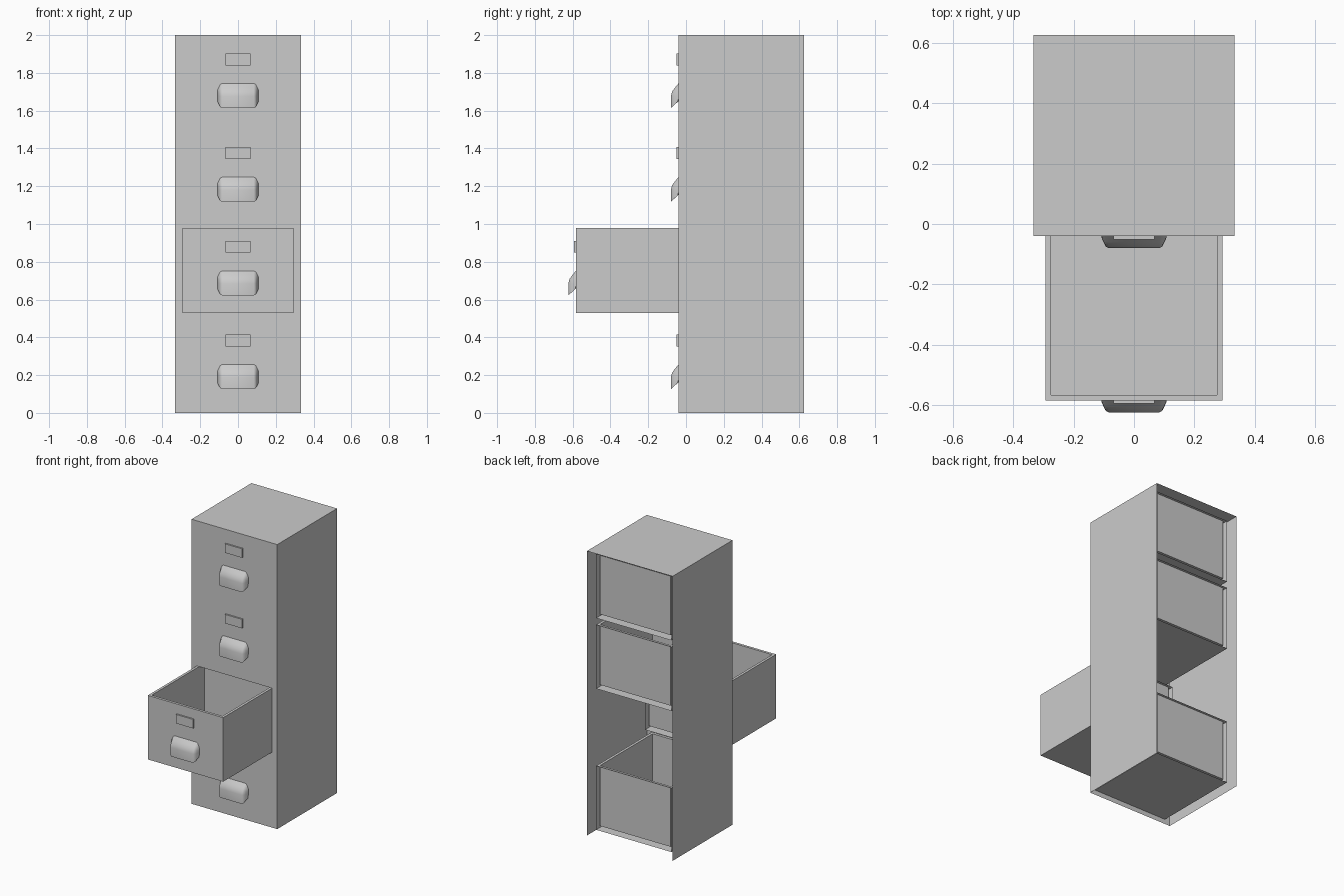
import bpy, bmesh
from mathutils import Vector

if "Cube" in bpy.data.objects:
    bpy.data.objects.remove(bpy.data.objects["Cube"])

FRONT, BACK, HALF_W, H = -0.04, 0.625, 0.333, 2.0
DW, DH, D_BACK = 0.293, 0.45, 0.58          # drawer half width, height, rear
BOTTOMS = [0.034 + 0.496 * i for i in range(4)]
OPEN_SHIFT = [0, -0.543, 0, 0]


def finish(name, bm):
    mesh = bpy.data.meshes.new(name)
    bm.to_mesh(mesh)
    bm.free()
    ob = bpy.data.objects.new(name, mesh)
    bpy.context.collection.objects.link(ob)
    return ob


def add_box(bm, lo, hi):
    verts = bmesh.ops.create_cube(bm, size=1)["verts"]
    for v in verts:
        v.co = Vector([lo[i] if v.co[i] < 0 else hi[i] for i in range(3)])
    bm.normal_update()


def face_towards(bm, direction):
    return max(bm.faces, key=lambda f: f.normal.dot(Vector(direction)))


# cabinet shell: open at the back and underneath
bm = bmesh.new()
add_box(bm, (-HALF_W, FRONT, 0), (HALF_W, BACK, H))
gone = [face_towards(bm, d) for d in ((0, 1, 0), (0, 0, -1), (0, -1, 0))]
bmesh.ops.delete(bm, geom=gone, context='FACES')
finish("cabinet_shell", bm)

# front frame: stiles and rails around the drawer openings
bm = bmesh.new()


def panel(x0, x1, z0, z1):
    bm.faces.new([bm.verts.new((x, FRONT, z)) for x, z in
                  ((x0, z0), (x1, z0), (x1, z1), (x0, z1))])


panel(-HALF_W, -DW, 0, H)
panel(DW, HALF_W, 0, H)
edges = [0] + [z for b in BOTTOMS for z in (b, b + DH)] + [H]
for z0, z1 in zip(edges[::2], edges[1::2]):
    panel(-DW, DW, z0, z1)
finish("front_frame", bm)


def drawer(n, z, dy):
    # hollow tray with a wall cavity left open at the rear
    bm = bmesh.new()
    add_box(bm, (-DW, FRONT + dy, z), (DW, D_BACK + dy, z + DH))
    rear = face_towards(bm, (0, 1, 0))
    top = face_towards(bm, (0, 0, 1))
    bmesh.ops.inset_region(bm, faces=[top], thickness=0.026)
    ext = bmesh.ops.extrude_discrete_faces(bm, faces=[top])["faces"][0]
    for v in ext.verts:
        v.co.z = z + 0.025
    bmesh.ops.delete(bm, geom=[rear], context='FACES')
    finish(f"drawer_{n}", bm)


def label_plate(n, z, dy):
    bm = bmesh.new()
    add_box(bm, (-0.067, FRONT - 0.011 + dy, z + 0.318),
            (0.067, FRONT + dy, z + 0.381))
    finish(f"label_plate_{n}", bm)


def handle(n, z, dy):
    # hooded pull: one side profile, tapered towards both ends
    profile = [(0, .13), (-.02, .106), (-.034, .086), (-.04, .062),
               (-.04, 0), (0, .036)]
    half = [(.108, .1, .5), (.1, .55, .75), (.094, .85, .92), (.084, 1, 1)]
    sections = [(-x, d, s) for x, d, s in half] + half[::-1]
    bm = bmesh.new()
    rings = [[bm.verts.new((x, FRONT + dy + y * d,
                            z + .092 + .065 + (h - .065) * s))
              for y, h in profile] for x, d, s in sections]
    k = len(profile)
    for a, b in zip(rings, rings[1:]):
        for i in range(k):
            j = (i + 1) % k
            bm.faces.new((a[i], a[j], b[j], b[i]))
    bm.faces.new(rings[0])
    bm.faces.new(rings[-1])
    bmesh.ops.recalc_face_normals(bm, faces=bm.faces)
    ob = finish(f"handle_{n}", bm)
    bpy.ops.object.select_all(action='DESELECT')
    ob.select_set(True)
    bpy.context.view_layer.objects.active = ob
    bpy.ops.object.shade_smooth_by_angle(angle=0.6)


for n, (z, dy) in enumerate(zip(BOTTOMS, OPEN_SHIFT), 1):
    drawer(n, z, dy)
    label_plate(n, z, dy)
    handle(n, z, dy)
